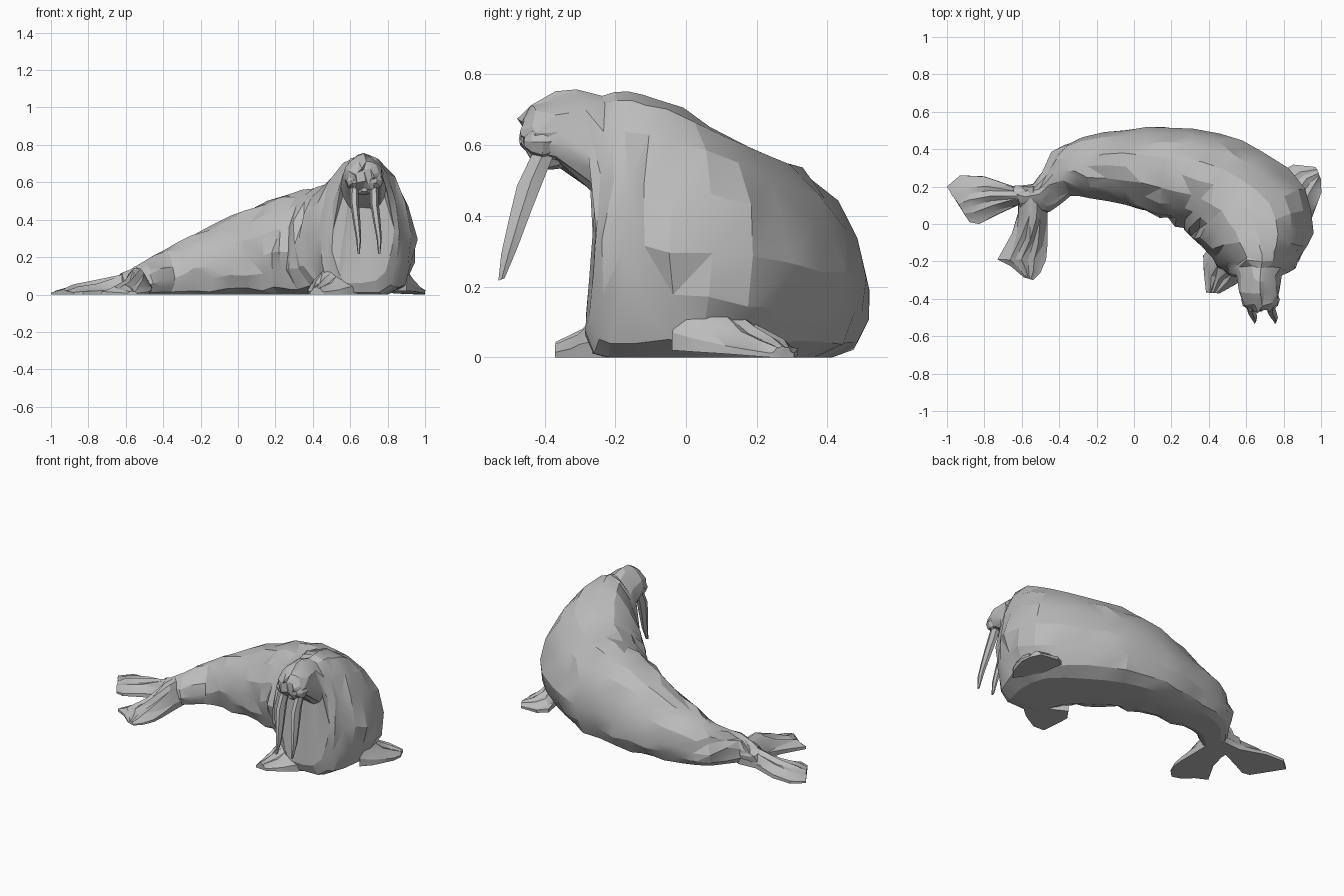
import bpy, bmesh, math, random
from mathutils import Vector

if "Cube" in bpy.data.objects:
    bpy.data.objects.remove(bpy.data.objects["Cube"])

random.seed(4)
grey = bpy.data.materials.new("hide grey")
grey.diffuse_color = (0.5, 0.5, 0.5, 1)
grey.use_nodes = True
grey.node_tree.nodes["Principled BSDF"].inputs["Base Color"].default_value = grey.diffuse_color


def make(name, rings, jitter=0.0, angle=25):
    """Loft closed rings of equal point count, cap both ends."""
    bm = bmesh.new()
    loops = [[bm.verts.new(p) for p in r] for r in rings]
    n = len(loops[0])
    for a, b in zip(loops, loops[1:]):
        for i in range(n):
            j = (i + 1) % n
            bm.faces.new((a[i], a[j], b[j], b[i]))
    bm.faces.new(loops[0][::-1])
    bm.faces.new(loops[-1])
    for v in bm.verts:
        if v.co.z > 0.02:
            v.co += Vector([random.uniform(-jitter, jitter) for _ in range(3)])
        v.co.z = max(v.co.z, 0)
    bmesh.ops.triangulate(bm, faces=bm.faces[:], quad_method='SHORT_EDGE')
    bmesh.ops.recalc_face_normals(bm, faces=bm.faces[:])
    me = bpy.data.meshes.new(name)
    bm.to_mesh(me)
    bm.free()
    me.materials.append(grey)
    ob = bpy.data.objects.new(name, me)
    bpy.context.collection.objects.link(ob)
    bpy.context.view_layer.objects.active = ob
    ob.select_set(True)
    bpy.ops.object.shade_smooth_by_angle(angle=math.radians(angle))
    ob.select_set(False)
    return ob


# Body and head: bottom x y z, top x y z, half width, heading in degrees
stations = [
    (-.63, .15, .00, -.63, .15, .11, .06, 15),
    (-.50, .14, .00, -.50, .15, .17, .085, 25),
    (-.39, .25, .00, -.39, .27, .235, .125, 20),
    (-.25, .30, .00, -.25, .30, .32, .16, 8),
    (-.05, .305, .00, -.05, .30, .41, .205, 0),
    (.15, .29, .00, .15, .27, .50, .245, -5),
    (.33, .24, .00, .34, .24, .55, .272, -25),
    (.48, .15, .00, .49, .18, .585, .30, -45),
    (.62, .04, .00, .62, .06, .66, .33, -65),
    (.66, -.10, .00, .67, -.07, .73, .29, -80),
    (.66, -.225, .00, .675, -.16, .755, .22, -86),
    (.66, -.28, .07, .675, -.23, .75, .16, -90),
    (.67, -.245, .46, .675, -.30, .75, .115, -90),
    (.67, -.36, .55, .675, -.365, .745, .103, -90),
    (.675, -.43, .565, .675, -.43, .715, .09, -90),
    (.675, -.46, .60, .675, -.47, .675, .055, -90),
]
half = [(.5, 0), (.79, .06), (.95, .23), (1, .42), (.87, .65), (.64, .83), (.34, .96)]
profile = [(0, 0)] + half + [(0, 1)] + [(-u, t) for u, t in reversed(half)]


def spline(p0, p1, p2, p3, t):
    return [.5 * (2 * b + (c - a) * t + (2 * a - 5 * b + 4 * c - d) * t * t
                  + (3 * b - a - 3 * c + d) * t ** 3) for a, b, c, d in zip(p0, p1, p2, p3)]


dense = []
last = len(stations) - 1
for i in range(last):
    q = [stations[min(max(i + k, 0), last)] for k in (-1, 0, 1, 2)]
    dense.append(stations[i])
    if i < 11:
        dense.append(spline(*q, .5))
dense.append(stations[-1])

rings = []
for k, (bx, by, bz, tx, ty, tz, w, h) in enumerate(dense):
    h = math.radians(h)
    side = Vector((-math.sin(h), math.cos(h), 0))
    lo, hi = Vector((bx, by, max(bz, 0))), Vector((tx, ty, tz))
    ring = []
    for u, t in profile:
        # skin folds on the inside of the bend
        fold = .94 if (u < -.6 and .1 < bx < .64 and k % 2 and t > .1) else 1
        ring.append(lo.lerp(hi, t) + side * u * w * fold)
    rings.append(ring)
make("body", rings, .011, 20)


def flipper(name, sections):
    """Sections: edge a x y, edge b x y, base z, top z; ridged like fingers."""
    out = []
    for k, (ax, ay, bx, by, z, top) in enumerate(sections):
        a, b = Vector((ax, ay, 0)), Vector((bx, by, 0))
        ridge = []
        for i in range(9):
            hump = math.sin(math.pi * i / 8)
            groove = (.75 if i % 2 else 1) if k > 1 else 1
            p = a.lerp(b, i / 8)
            p.z = z + .004 + (top - z) * (.25 + .75 * hump) * groove
            ridge.append(p)
        base = [a.lerp(b, i / 4) + Vector((0, 0, z)) for i in (4, 2, 0)]
        out.append(ridge + base)
    make(name, out, .003)


# Hind flippers fanning from the tail
flipper("hind_flipper_outer", [
    (-.50, .08, -.52, .21, .0, .15), (-.62, .10, -.64, .20, .0, .10),
    (-.74, .045, -.80, .255, .0, .07), (-.83, .0, -.93, .26, .0, .05),
    (-.88, .01, -1.0, .20, .0, .025)])
flipper("hind_flipper_inner", [
    (-.62, .20, -.46, .20, .0, .14), (-.62, .06, -.465, .02, .0, .14),
    (-.65, -.05, -.465, -.12, .0, .09), (-.73, -.19, -.47, -.19, .0, .05),
    (-.66, -.225, -.50, -.26, .0, .03), (-.59, -.285, -.54, -.30, .0, .015)])

# Front flippers
flipper("front_flipper_near", [
    (.42, -.10, .66, -.23, .0, .19), (.37, -.17, .58, -.30, .0, .12),
    (.375, -.26, .54, -.325, .0, .075), (.385, -.365, .46, -.37, .0, .04)])
flipper("front_flipper_far", [
    (.80, .10, .90, -.04, .02, .20), (.80, .20, .95, .03, .015, .14),
    (.79, .28, .98, .11, .01, .085), (.85, .315, 1.0, .17, .005, .055),
    (.97, .305, 1.0, .24, .0, .03)])


def blob(name, centre, size, jitter=.003):
    """Small faceted lump made from stacked rings."""
    c = Vector(centre)
    out = []
    for t in (-.95, -.55, 0, .55, .95):
        r = math.sqrt(1 - t * t)
        out.append([c + Vector((size[0] * r * math.cos(a), size[1] * t, size[2] * r * math.sin(a)))
                    for a in [math.tau * i / 8 for i in range(8)]])
    make(name, out, jitter)


# Muzzle pads and tusks on both sides of the head
for label, s in (("left", -1), ("right", 1)):
    blob("muzzle_" + label, (.675 + s * .05, -.405, .61), (.055, .055, .052))
    x0 = .675 + s * .053
    x1 = .70 + s * .055
    path = [(x0, -.40, .585, .042, .022), (x0, -.438, .50, .046, .023),
            ((x0 + x1) / 2, -.47, .40, .036, .020),
            (x1, -.50, .30, .026, .014), (x1, -.522, .22, .010, .006)]
    make("tusk_" + label, [[Vector((x + rx * math.cos(a), y + ry * math.sin(a), z + .35 * ry * math.sin(a)))
                            for a in [math.tau * i / 6 for i in range(6)]]
                           for x, y, z, ry, rx in path])

# Lower lip under the muzzle
blob("chin", (.675, -.385, .56), (.045, .05, .03))
